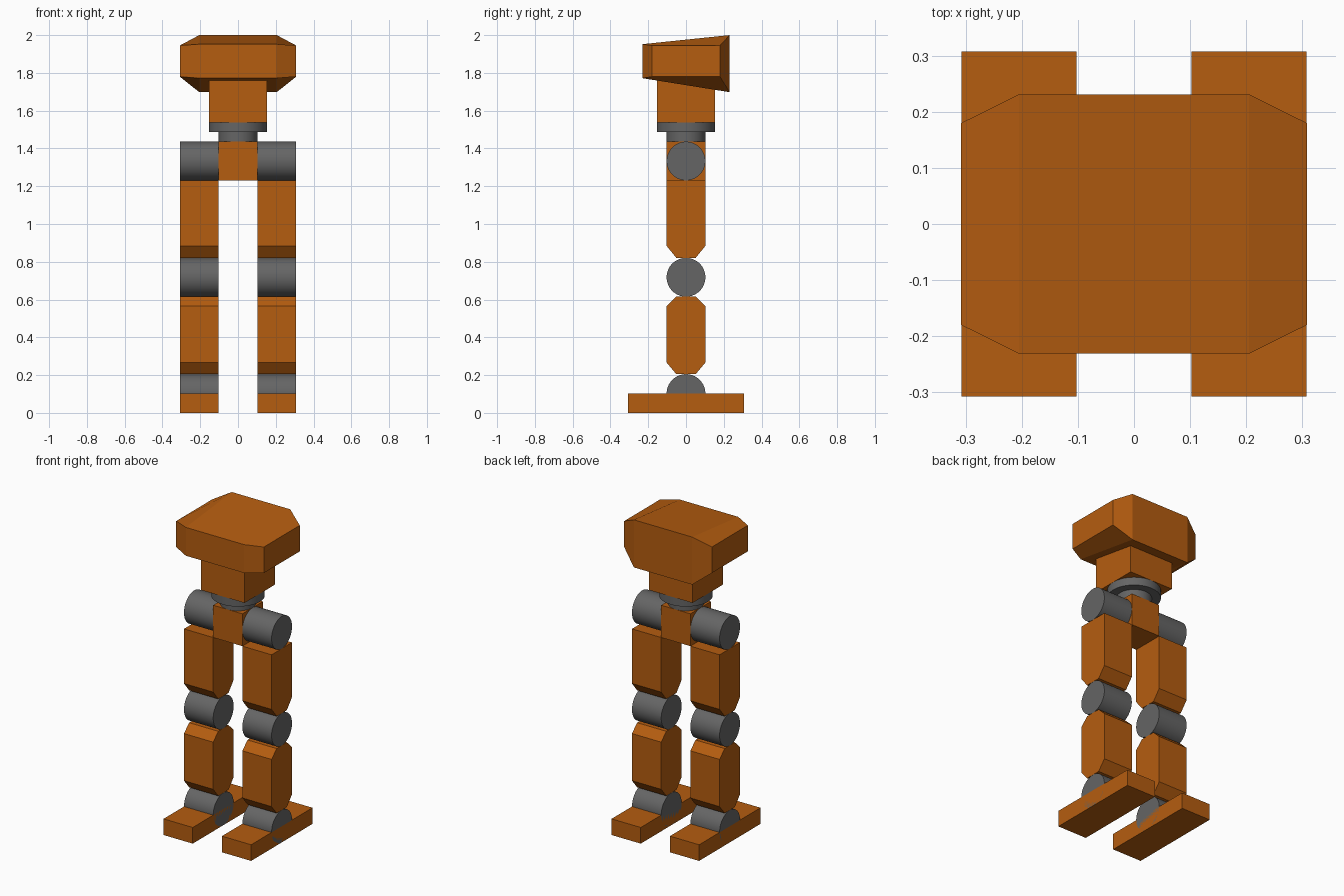
import bpy, bmesh, math
from mathutils import Matrix

if "Cube" in bpy.data.objects:
    bpy.data.objects.remove(bpy.data.objects["Cube"])

U = 2 / 19.5  # base module of the robot


def material(name, rgb):
    m = bpy.data.materials.new(name)
    m.diffuse_color = (*rgb, 1)
    m.use_nodes = True
    m.node_tree.nodes["Principled BSDF"].inputs["Base Color"].default_value = m.diffuse_color
    return m


ORANGE = material("burnt orange", (0.46, 0.109, 0.005))
GREY = material("dark grey", (0.13, 0.13, 0.13))


def finish(name, bm, mat):
    bmesh.ops.recalc_face_normals(bm, faces=bm.faces)
    me = bpy.data.meshes.new(name)
    bm.to_mesh(me)
    bm.free()
    me.materials.append(mat)
    ob = bpy.data.objects.new(name, me)
    bpy.context.collection.objects.link(ob)
    return ob


def box(name, x0, x1, y, z0, z1):
    return prism(name, x0, x1, [(-y, z0), (y, z0), (y, z1), (-y, z1)])


def prism(name, x0, x1, profile):
    """Extrude a (y, z) profile along x."""
    bm = bmesh.new()
    a = [bm.verts.new((x0, y, z)) for y, z in profile]
    b = [bm.verts.new((x1, y, z)) for y, z in profile]
    bm.faces.new(a)
    bm.faces.new(b)
    n = len(a)
    for i in range(n):
        j = (i + 1) % n
        bm.faces.new((a[i], a[j], b[j], b[i]))
    return finish(name, bm, ORANGE)


def cylinder(name, centre, radius, depth, along_x=False):
    rot = Matrix.Rotation(math.pi / 2, 4, 'Y') if along_x else Matrix()
    bm = bmesh.new()
    bmesh.ops.create_cone(bm, cap_ends=True, segments=64, radius1=radius, radius2=radius,
                          depth=depth, matrix=Matrix.Translation(centre) @ rot)
    ob = finish(name, bm, GREY)
    bpy.context.view_layer.objects.active = ob
    ob.select_set(True)
    bpy.ops.object.shade_smooth_by_angle(angle=math.radians(30))
    ob.select_set(False)


# Legs
for side, s in (("left", 1), ("right", -1)):
    x0, x1 = sorted((s * U, s * 3 * U))
    box(side + "_foot", x0, x1, 3 * U, 0, U)
    for joint, z in (("ankle", 1), ("knee", 7), ("hip", 13)):
        cylinder(f"{side}_{joint}", (s * 2 * U, 0, z * U), U, 2 * U, True)
    # shin tapers at both ends, thigh only at the knee
    prism(side + "_shin", x0, x1, [(y * U, z * U) for y, z in (
        (-.5, 2), (.5, 2), (1, 2.6), (1, 5.52), (.5, 6), (-.5, 6), (-1, 5.52), (-1, 2.6))])
    prism(side + "_thigh", x0, x1, [(y * U, z * U) for y, z in (
        (-.5, 8), (.5, 8), (1, 8.62), (1, 12), (-1, 12), (-1, 8.62))])

# Pelvis, swivel and neck block
box("pelvis", -U, U, U, 12 * U, 14 * U)
cylinder("swivel_shaft", (0, 0, 14.25 * U), U, 0.5 * U)
cylinder("swivel_plate", (0, 0, 14.75 * U), 1.5 * U, 0.5 * U)
box("neck_block", -1.5 * U, 1.5 * U, 1.5 * U, 15 * U, 1.80)

# Head: wedge flaring to the back, with chamfered sides
ring = [(-.205, -.231, 1.772, 1.952), (.205, -.231, 1.772, 1.952),
        (.308, -.18, 1.78, 1.945), (.308, .18, 1.78, 1.945),
        (.205, .231, 1.698, 2.0), (-.205, .231, 1.698, 2.0),
        (-.308, .18, 1.78, 1.945), (-.308, -.18, 1.78, 1.945)]
bm = bmesh.new()
low = [bm.verts.new((x, y, a)) for x, y, a, b in ring]
high = [bm.verts.new((x, y, b)) for x, y, a, b in ring]
for i in range(8):
    j = (i + 1) % 8
    bm.faces.new((low[i], low[j], high[j], high[i]))
for v in (low, high):
    for idx in ((0, 1, 4, 5), (1, 2, 3, 4), (5, 6, 7, 0)):
        bm.faces.new([v[i] for i in idx])
finish("head", bm, ORANGE)
